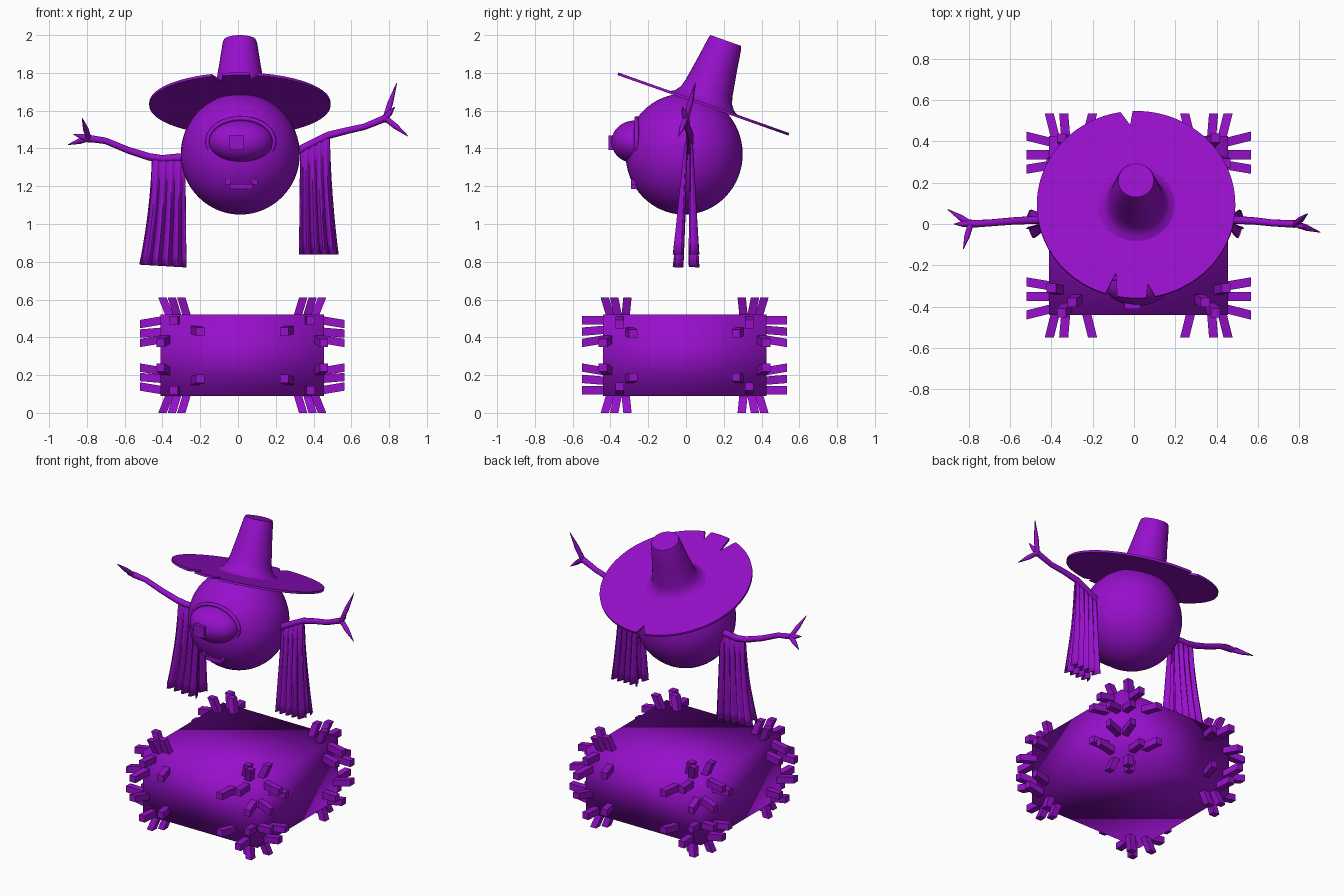
import bpy, bmesh, math
from mathutils import Vector, Matrix

if "Cube" in bpy.data.objects:
    bpy.data.objects.remove(bpy.data.objects["Cube"])

purple = bpy.data.materials.new("purple")
purple.diffuse_color = (0.31, 0.005, 0.60, 1)
purple.use_nodes = True
purple.node_tree.nodes["Principled BSDF"].inputs["Base Color"].default_value = purple.diffuse_color


def finish(bm, name, smooth=None):
    bmesh.ops.recalc_face_normals(bm, faces=bm.faces[:])
    me = bpy.data.meshes.new(name)
    bm.to_mesh(me)
    bm.free()
    ob = bpy.data.objects.new(name, me)
    bpy.context.collection.objects.link(ob)
    me.materials.append(purple)
    if smooth:
        bpy.ops.object.select_all(action='DESELECT')
        ob.select_set(True)
        bpy.context.view_layer.objects.active = ob
        bpy.ops.object.shade_smooth_by_angle(angle=math.radians(smooth))
    return ob


def place(loc, size):
    return Matrix.Translation(loc) @ Matrix.Diagonal((*size, 1))


def box(name, loc, size):
    bm = bmesh.new()
    bmesh.ops.create_cube(bm, size=1, matrix=place(loc, size))
    return finish(bm, name)


def ball(name, loc, radii):
    bm = bmesh.new()
    bmesh.ops.create_uvsphere(bm, u_segments=48, v_segments=32, radius=1, matrix=place(loc, radii))
    return finish(bm, name, 40)


def tube(bm, points, radii, n=10):
    pts = [Vector(p) for p in points]
    rings = []
    for i, p in enumerate(pts):
        d = (pts[min(i + 1, len(pts) - 1)] - pts[max(i - 1, 0)]).normalized()
        a = d.cross(Vector((0, 1, 0.1))).normalized()
        b = d.cross(a)
        rings.append([bm.verts.new(p + radii[i] * (a * math.cos(t) + b * math.sin(t)))
                      for t in (2 * math.pi * k / n for k in range(n))])
    for r, s in zip(rings, rings[1:]):
        for k in range(n):
            bm.faces.new((r[k], r[(k + 1) % n], s[(k + 1) % n], s[k]))
    bm.faces.new(rings[0])
    bm.faces.new(rings[-1])


# Base block, softly shaded
LO, HI = Vector((-0.41, -0.44, 0.09)), Vector((0.455, 0.425, 0.52))
TIP_LO, TIP_HI = (-0.52, -0.55, 0.0), (0.565, 0.535, 0.61)
base = box("base_block", (LO + HI) / 2, HI - LO)
for f in base.data.polygons:
    f.use_smooth = True

# Sheared pegs: three per direction at each corner; (inset of the foot, inset of the tip)
PEGS = {0: [((0.09, 0.03), (0.09, 0.05)), ((0.03, 0.13), (0.00, 0.15)), ((0.14, 0.09), (0.16, 0.10))],
        1: [((0.08, 0.03), (0.07, 0.03)), ((0.18, 0.08), (0.21, 0.09)), ((0.03, 0.13), (0.00, 0.15))],
        2: [((0.05, 0.12), (0.01, 0.13)), ((0.09, 0.04), (0.06, 0.01)), ((0.14, 0.08), (0.11, 0.06))]}
bm = bmesh.new()
H = 0.022
for corner in range(8):
    side = [(corner >> k) & 1 for k in range(3)]
    for axis, pegs in PEGS.items():
        others = [k for k in range(3) if k != axis]
        for foot, tip in pegs:
            ends = []
            for inset, outer in ((foot, False), (tip, True)):
                c = Vector((0, 0, 0))
                if outer:
                    c[axis] = (TIP_LO, TIP_HI)[side[axis]][axis]
                else:
                    c[axis] = LO[axis] + 0.01 if not side[axis] else HI[axis] - 0.01
                for k, d in zip(others, inset):
                    c[k] = HI[k] - d if side[k] else LO[k] + d
                ring = []
                for s, t in ((-1, -1), (1, -1), (1, 1), (-1, 1)):
                    v = c.copy()
                    v[others[0]] += s * H
                    v[others[1]] += t * H
                    ring.append(bm.verts.new(v))
                ends.append(ring)
            a, b = ends
            bm.faces.new(a)
            bm.faces.new(b)
            for k in range(4):
                bm.faces.new((a[k], a[(k + 1) % 4], b[(k + 1) % 4], b[k]))
finish(bm, "corner_pegs")

# Head, eye and mouth
ball("head", (0.012, -0.01, 1.37), (0.315, 0.31, 0.32))
ball("eye", (0.015, -0.27, 1.435), (0.168, 0.125, 0.113))
bm = bmesh.new()
tube_pts = [(0.015 + 0.175 * math.cos(t), -0.262, 1.437 + 0.122 * math.sin(t))
            for t in (2 * math.pi * k / 48 for k in range(49))]
tube(bm, tube_pts, [0.012] * 49, 8)
finish(bm, "eyelid_rim", 60)
box("pupil", (-0.008, -0.39, 1.43), (0.078, 0.04, 0.078))
box("mouth_bar", (0.018, -0.275, 1.198), (0.12, 0.03, 0.028))
for x in (-0.055, 0.088):
    box("mouth_corner", (x, -0.275, 1.222), (0.03, 0.03, 0.028))

# Hat: torn brim and flared crown, tilted backwards
tilt = Matrix.Translation((0.01, 0.092, 1.635)) @ Matrix.Rotation(math.radians(-19.5), 4, 'X')
NOTCHES = [(92, 94, 99, 0.41), (252, 254.5, 259, 0.365), (276, 278, 281, 0.41)]
outline = [(a, 0.48) for a in range(0, 360, 4) if not any(n[0] <= a <= n[2] for n in NOTCHES)]
for a, m, b, r in NOTCHES:
    outline += [(a, 0.48), (m, r), (b, 0.48)]
outline.sort()
bm = bmesh.new()
loops = []
for z in (-0.007, 0.007):
    outer = [bm.verts.new((r * math.cos(math.radians(a)), r * math.sin(math.radians(a)), z)) for a, r in outline]
    mid = bm.verts.new((0, 0, z))
    for k in range(len(outer)):
        bm.faces.new((outer[k - 1], outer[k], mid))
    loops.append(outer)
for k in range(len(outline)):
    bm.faces.new((loops[0][k - 1], loops[0][k], loops[1][k], loops[1][k - 1]))
bm.transform(tilt)
finish(bm, "hat_brim", 30)
bm = bmesh.new()
profile = [(0.20, 0.0), (0.165, 0.02), (0.143, 0.05), (0.132, 0.09), (0.11, 0.22), (0.092, 0.34), (0.086, 0.357)]
tube(bm, [(0, 0, z) for r, z in profile], [r for r, z in profile], 40)
bm.transform(tilt)
finish(bm, "hat_crown", 50)

# Branch arms with pointed fingers
ARMS = {"left_arm": ([(-0.26, 0.01, 1.35), (-0.32, 0.015, 1.352), (-0.40, 0.02, 1.345), (-0.47, 0.02, 1.355),
                      (-0.58, 0.015, 1.39), (-0.70, 0.005, 1.44), (-0.79, 0.0, 1.453)],
                     [(-0.825, -0.12, 1.56), (-0.90, 0.07, 1.42), (-0.87, 0.0, 1.475)]),
        "right_arm": ([(0.28, 0.01, 1.37), (0.33, 0.015, 1.395), (0.41, 0.02, 1.435), (0.48, 0.02, 1.47),
                       (0.58, 0.015, 1.495), (0.67, 0.005, 1.515), (0.78, 0.0, 1.56)],
                      [(0.84, 0.05, 1.745), (0.90, -0.04, 1.465), (0.83, -0.02, 1.62)])}
for name, (path, tips) in ARMS.items():
    bm = bmesh.new()
    tube(bm, path, [0.022, 0.021, 0.02, 0.02, 0.018, 0.017, 0.019])
    start = Vector(path[-1])
    for tip in tips:
        d = Vector(tip) - start
        tube(bm, [start - d * 0.1, start + d * 0.45, tip], [0.015, 0.015, 0.002], 8)
    finish(bm, name, 50)


# Pleated cloth draped over each arm: front sheet, over the top, back sheet
def drape(name, top, bottom):
    """top and bottom: (x inner, z inner, x outer, z outer)"""
    bm = bmesh.new()
    nu, nv = 32, 10
    rows = []
    for j in range(-nv, nv + 1):
        s = abs(j) / nv
        sign = (j > 0) - (j < 0)
        row = []
        for i in range(nu + 1):
            u = i / nu
            ti, bi = (e[0] + (e[2] - e[0]) * u for e in (top, bottom))
            tz, bz = (e[1] + (e[3] - e[1]) * u for e in (top, bottom))
            x = ti + (bi - ti) * s ** 1.8
            y = 0.015 * (1 - s) + sign * (0.012 + 0.03 * s)
            y += (0.004 + 0.022 * s) * math.sin(u * math.pi * 9 + sign * 0.8) * abs(sign)
            row.append(bm.verts.new((x, y, tz + (bz - tz) * s)))
        rows.append(row)
    for a, b in zip(rows, rows[1:]):
        for i in range(nu):
            bm.faces.new((a[i], a[i + 1], b[i + 1], b[i]))
    ob = finish(bm, name, 60)
    mod = ob.modifiers.new("thickness", 'SOLIDIFY')
    mod.thickness = 0.006
    mod.offset = 0


drape("left_sleeve", (-0.28, 1.365, -0.455, 1.36), (-0.275, 0.77, -0.52, 0.785))
drape("right_sleeve", (0.33, 1.405, 0.485, 1.485), (0.325, 0.838, 0.53, 0.838))
